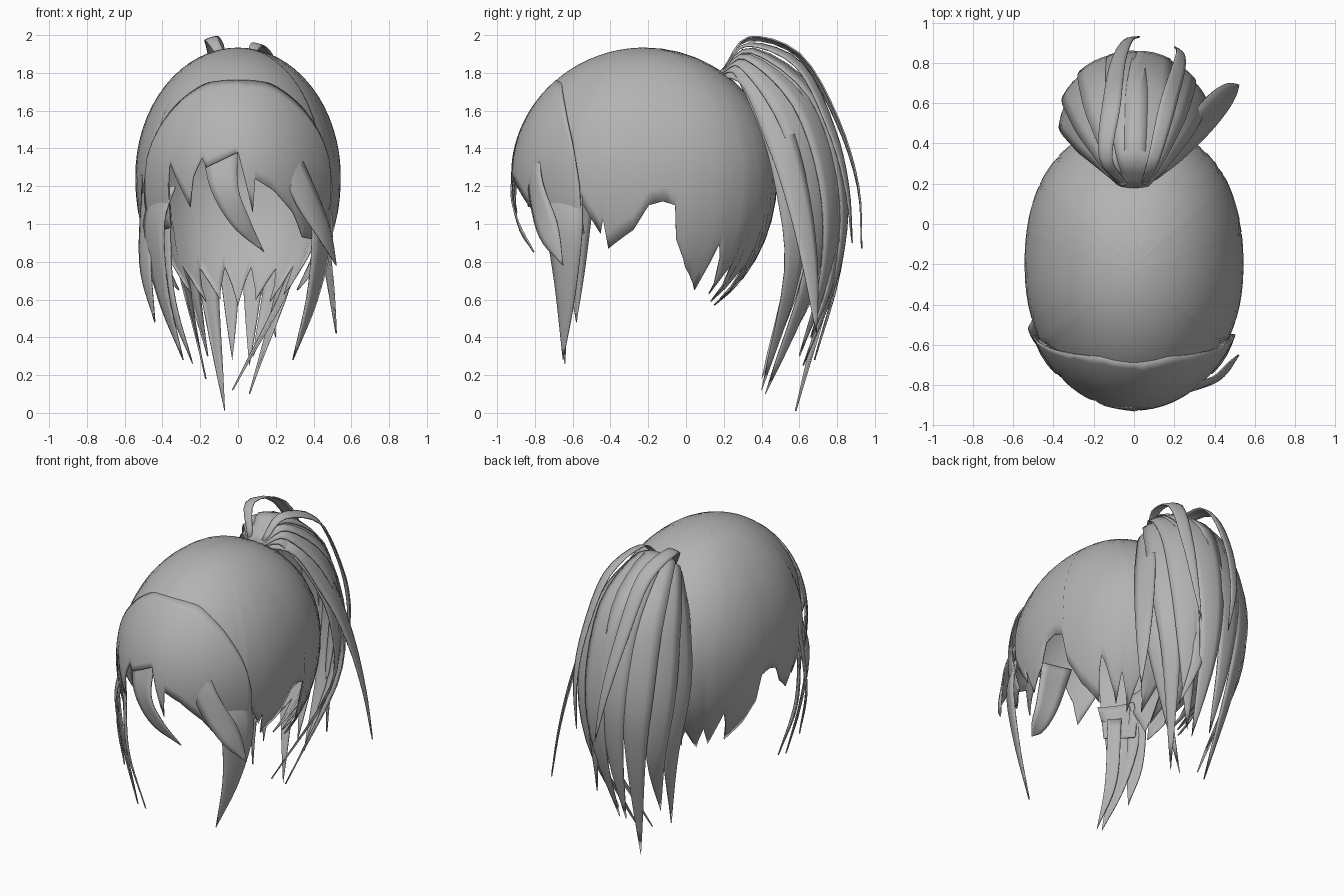
import bpy, bmesh, math
from mathutils import Vector

if "Cube" in bpy.data.objects:
    bpy.data.objects.remove(bpy.data.objects["Cube"])

hair = bpy.data.materials.new("hair_grey")
hair.diffuse_color = (0.45, 0.45, 0.45, 1)
hair.use_nodes = True
hair.node_tree.nodes["Principled BSDF"].inputs["Base Color"].default_value = hair.diffuse_color


def sheet(name, rows, thick=0.008):
    """Smooth sheet of hair from a grid of points."""
    bm = bmesh.new()
    grid = [[bm.verts.new(p) for p in row] for row in rows]
    for a, b in zip(grid, grid[1:]):
        for i in range(len(a) - 1):
            bm.faces.new((a[i], b[i], b[i + 1], a[i + 1]))
    bmesh.ops.remove_doubles(bm, verts=bm.verts, dist=0.0008)
    me = bpy.data.meshes.new(name)
    bm.to_mesh(me)
    bm.free()
    ob = bpy.data.objects.new(name, me)
    bpy.context.collection.objects.link(ob)
    me.materials.append(hair)
    mod = ob.modifiers.new("thickness", "SOLIDIFY")
    mod.thickness, mod.offset = thick, 0
    bpy.ops.object.select_all(action="DESELECT")
    ob.select_set(True)
    bpy.context.view_layer.objects.active = ob
    bpy.ops.object.shade_smooth_by_angle(angle=math.radians(40))
    return ob


def spline(pts, n):
    """Catmull-Rom samples through the points."""
    p = [Vector(q) for q in pts]
    p = [2 * p[0] - p[1]] + p + [2 * p[-1] - p[-2]]
    out = []
    for i in range(n + 1):
        s = i / n * (len(p) - 3)
        k = min(int(s), len(p) - 4)
        t = s - k
        a, b, c, d = p[k:k + 4]
        out.append(0.5 * (2 * b + (c - a) * t + (2 * a - 5 * b + 4 * c - d) * t * t
                          + (3 * b - a - 3 * c + d) * t ** 3))
    return out


def lerp(table, x):
    for (x0, y0), (x1, y1) in zip(table, table[1:]):
        if x <= x1:
            return y0 + (y1 - y0) * (x - x0) / (x1 - x0)
    return table[-1][1]


# Head form: an egg with a fuller back, azimuth 0 at the front
def polar(z):
    h = (z - 1.25) / (0.68 if z > 1.25 else 0.80)
    return math.acos(max(-1, min(1, h)))


def head(deg, th, k=1.0):
    a, r, c = math.radians(deg), math.sin(th) * k, math.cos(th)
    sx, cy = math.sin(a), math.cos(a)
    if cy < 0:
        r *= (abs(sx) ** 2.35 + abs(cy) ** 2.35) ** (-1 / 2.35)
    return Vector((0.54 * sx * r, -0.22 - 0.70 * cy * r, 1.25 + c * (0.68 if c > 0 else 0.80)))


def front(x, z, k=1.02):
    s = x / (0.54 * math.sin(polar(z)) * k)
    return head(math.degrees(math.asin(s)), polar(z), k)


def columns(table, step):
    lo, hi = table[0][0], table[-1][0]
    n = int((hi - lo) / step)
    return sorted({a for a, _ in table} | {lo + (hi - lo) * i / n for i in range(n + 1)})


# Skull cap with ragged nape and a cut-out over each ear
half = [(0, 1.70), (30, 1.68), (45, 1.57), (55, 1.45), (60, 1.2), (61, 1.12), (69, 0.95),
        (71, 1.03), (72, 0.87), (85, 0.97), (92, 1.10), (98, 1.12), (103.5, 1.10), (105, 0.92),
        (112, 0.77), (123, 0.65), (125, 0.80), (127, 0.90), (137, 0.63), (140, 0.79), (148, 0.59),
        (153, 0.77), (163, 0.60), (171, 0.77), (180, 0.57)]
cap = [(-a, z) for a, z in reversed(half[1:])] + half
cols = columns(cap, 5)
N = 18
sheet("skull_cap", [[head(a, polar(lerp(cap, a)) * i / N) for a in cols] for i in range(N + 1)])

# Fringe shell from the seam down to its uneven edge
seam = [(0, 1.76), (15, 1.755), (30, 1.73), (45, 1.63), (55, 1.48), (60, 1.33), (62, 1.2)]
seam = [(p.x, p.y) for p in spline([(a, z, 0) for a, z in seam], 48)]
edge = [(-62, 0.95), (-43, 0.98), (-41, 1.33), (-28, 1.09), (-25.5, 1.25), (-20.6, 1.35),
        (-18, 1.30), (0, 1.38), (8.5, 1.06), (9.5, 1.24), (20, 1.18), (33, 1.06), (42, 0.93),
        (50, 0.92), (62, 0.95)]
cols = columns(edge, 2.5)
rows = []
for i in range(13):
    row = []
    for a in cols:
        t0, t1 = polar(lerp(seam, abs(a))), polar(lerp(edge, a))
        row.append(head(a, t0 + (t1 - t0) * i / 12, 1.005 + 0.04 * (abs(a) / 62) ** 2))
    rows.append(row)
sheet("fringe", rows)


# Locks lofted between two edge curves that meet at the tip
def lock(name, left, right, n=14, m=4, bulge=0.07):
    rows = []
    for a, b in zip(spline(left, n), spline(right, n)):
        mid, w = (a + b) / 2, (a - b).length
        out = Vector((mid.x, mid.y + 0.22, 0)).normalized()
        rows.append([a.lerp(b, j / m) + out * w * bulge * 4 * (j / m) * (1 - j / m)
                     for j in range(m + 1)])
    return sheet(name, rows)


for side, tag in ((1, "right"), (-1, "left")):
    rear = [(.46, -.55, 1.2), (.50, -.55, .95), (.42, -.59, .6), (.29, -.65, .28)]
    fore = [(.33, -.74, 1.2), (.39, -.74, 1.0), (.37, -.69, .65), (.29, -.65, .28)]
    lock("side_lock_" + tag, [(x * side, y, z) for x, y, z in rear],
         [(x * side, y, z) for x, y, z in fore])

lock("outer_lock_left", [(-.50, -.47, 1.3), (-.52, -.53, .8), (-.44, -.58, .48)],
     [(-.45, -.57, 1.25), (-.46, -.62, .8), (-.44, -.58, .48)])
lock("inner_lock_left", [(-.36, -.68, 1.1), (-.34, -.68, .65), (-.24, -.64, .26)],
     [(-.42, -.62, 1.1), (-.39, -.63, .65), (-.24, -.64, .26)])
lock("flicked_lock",
     [front(.25, 1.52, .99), front(.38, 1.25, 1.05), (.48, -.68, 1.0), (.52, -.65, .78)],
     [front(.20, 1.38, .99), front(.30, 1.12, 1.04), (.43, -.77, .92), (.52, -.65, .78)])
lock("centre_lock",
     [front(x, z, k) for x, z, k in ((-.19, 1.45, .97), (-.15, 1.2, 1.01), (-.03, .99, 1.01), (.14, .85, 1.01))],
     [front(x, z, k) for x, z, k in ((.0, 1.45, .97), (.0, 1.2, 1.01), (.06, 1.03, 1.01), (.14, .85, 1.01))],
     bulge=0.02)


# Ponytail ribbons: wide in the middle, pointed at the tip
def ribbon(name, path, width, n=20, m=4, flat=0.07):
    pts = spline(path, n)
    rows = []
    for i, p in enumerate(pts):
        t = i / n
        tan = (pts[min(i + 1, n)] - pts[max(i - 1, 0)]).normalized()
        out = p - Vector((0, 0.42, min(p.z, 1.5)))
        across = tan.cross(out).normalized()
        out = across.cross(tan).normalized()
        w = width * min(1, 0.3 + 1.9 * t) * (1 - t ** 3)
        rows.append([p + across * w * u / 2 + out * w * flat * (1 - u * u)
                     for u in [2 * j / m - 1 for j in range(m + 1)]])
    return sheet(name, rows)


# azimuth from straight back, width, tip x, tip y, tip z
strands = [(-85, .22, -.17, .40, .18), (-60, .24, -.16, .50, .30), (-34, .25, -.07, .58, .01),
           (-8, .22, -.03, .68, .28), (16, .24, .06, .62, .25), (42, .24, .08, .60, .30),
           (64, .24, .06, .42, .10), (87, .20, -.03, .40, .12), (28, .16, .20, .66, .40)]
for i, (deg, w, tx, ty, tz) in enumerate(strands):
    s, c = math.sin(math.radians(deg)), math.cos(math.radians(deg))
    ribbon("ponytail_strand_%d" % (i + 1),
           [(.02 * s, .18, 1.80), (.12 * s, .31 + .05 * c, 1.81 + .11 * c),
            (.27 * s, .45 + .24 * c, 1.56 + .12 * c), (.34 * s, .53 + .31 * c, 1.2),
            (.29 * s, .55 + .26 * c, .75), (tx, ty, tz)], w)

# Loose strands arching away from the ponytail
ribbon("arched_strand_left", [(-.05, .2, 1.82), (-.14, .33, 1.98), (-.11, .6, 1.89),
                              (-.08, .8, 1.55), (-.03, .91, 1.2), (.03, .93, .87)], .10)
ribbon("arched_strand_right", [(.05, .2, 1.82), (.10, .33, 1.95), (.17, .6, 1.84),
                               (.22, .77, 1.5), (.23, .85, 1.2), (.20, .88, .9)], .09)
ribbon("loose_strand_right", [(.04, .2, 1.80), (.20, .35, 1.75), (.33, .5, 1.45),
                              (.42, .6, 1.1), (.48, .66, .75), (.52, .69, .42)], .17)
